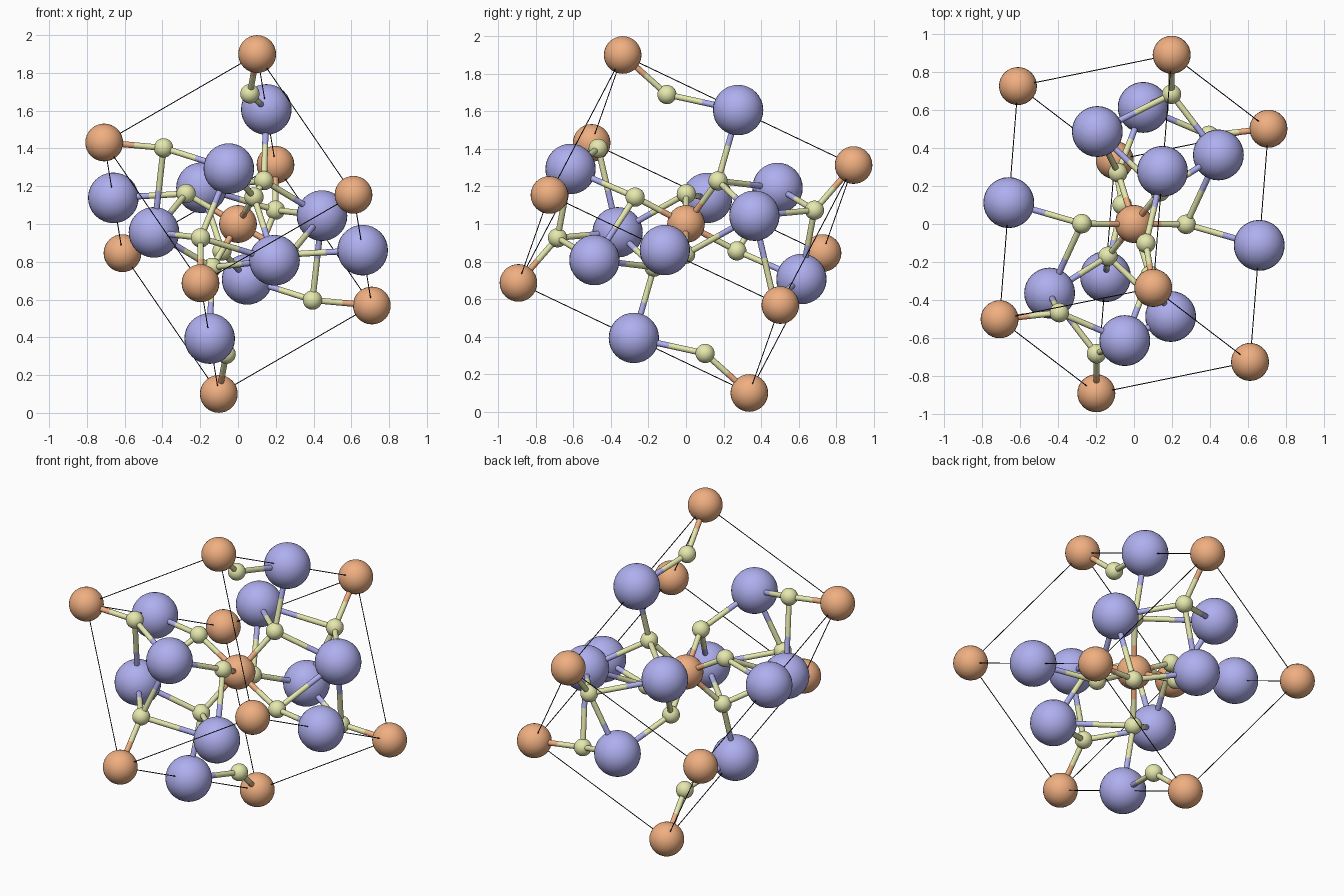
import bpy
from math import floor
from itertools import product
from mathutils import Vector

if "Cube" in bpy.data.objects:
    bpy.data.objects.remove(bpy.data.objects["Cube"])

# cell axes, with the middle of the cell at (0, 0, 1)
A = Vector((0.81, 0.165, 0.468))
B = Vector((-0.51, 0.39, 0.745))
C = Vector((-0.097, -1.229, 0.586))
MID = Vector((0, 0, 1))


def place(f):
    return MID + A * (f[0] - 0.5) + B * (f[1] - 0.5) + C * (f[2] - 0.5)


def material(name, rgb):
    m = bpy.data.materials.new(name)
    m.diffuse_color = (*rgb, 1)
    m.use_nodes = True
    m.node_tree.nodes["Principled BSDF"].inputs["Base Color"].default_value = m.diffuse_color
    return m


BLUE = material("blue", (0.43, 0.43, 0.87))
ORANGE = material("orange", (0.87, 0.43, 0.22))
YELLOW = material("yellow", (0.79, 0.81, 0.42))
BLACK = material("black", (0.01, 0.01, 0.01))


def finish(name, mat):
    o = bpy.context.object
    o.name = name
    o.data.materials.append(mat)
    bpy.ops.object.shade_smooth_by_angle()


def rod(name, p, q, r, mat, sides):
    d = q - p
    bpy.ops.mesh.primitive_cylinder_add(
        vertices=sides, radius=r, depth=d.length, location=(p + q) / 2,
        rotation=d.to_track_quat('Z', 'Y').to_euler())
    finish(name, mat)


def orbit(x, y, z):
    """All symmetry copies of a site lying inside or on the cell."""
    copies = [(x, y, z), (-x, -y, -z),
              (0.5 - x, 0.5 + y, 0.5 - z), (0.5 + x, 0.5 - y, 0.5 + z)]
    found = set()
    for c in copies:
        base = [round(v - floor(v), 4) % 1 for v in c]
        choices = [(v, 1.0) if v == 0 else (v,) for v in base]
        found.update(product(*choices))
    return [place(f) for f in sorted(found)]


# atoms: name, material, radius, independent sites
KINDS = [
    ("orange_atom", ORANGE, 0.1, [(0, 0, 0)]),
    ("blue_atom", BLUE, 0.134, [(0, 0, 0.5), (0.5133, -0.0519, 0.2474)]),
    ("yellow_atom", YELLOW, 0.051, [(0.1026, 0.0451, 0.2197),
                                    (0.7269, 0.1734, 0.0467),
                                    (0.1626, 0.2691, 0.9377)]),
]
atoms = {}
for name, mat, r, sites in KINDS:
    atoms[name] = [p for s in sites for p in orbit(*s)]
    for p in atoms[name]:
        bpy.ops.mesh.primitive_uv_sphere_add(segments=32, ring_count=16, radius=r, location=p)
        finish(name, mat)

# bonds: each half takes the colour of its atom
for name, mat, reach in (("orange_atom", ORANGE, 0.37), ("blue_atom", BLUE, 0.48)):
    for p in atoms[name]:
        for q in atoms["yellow_atom"]:
            if (p - q).length < reach:
                m = (p + q) / 2
                rod("bond_half", p, m, 0.016, mat, 16)
                rod("bond_half", m, q, 0.016, YELLOW, 16)

# cell outline
for axis in range(3):
    for u, v in product((0, 1), repeat=2):
        ends = []
        for t in (0, 1):
            f = [u, v]
            f.insert(axis, t)
            ends.append(place(f))
        rod("cell_edge", *ends, 0.0025, BLACK, 8)
